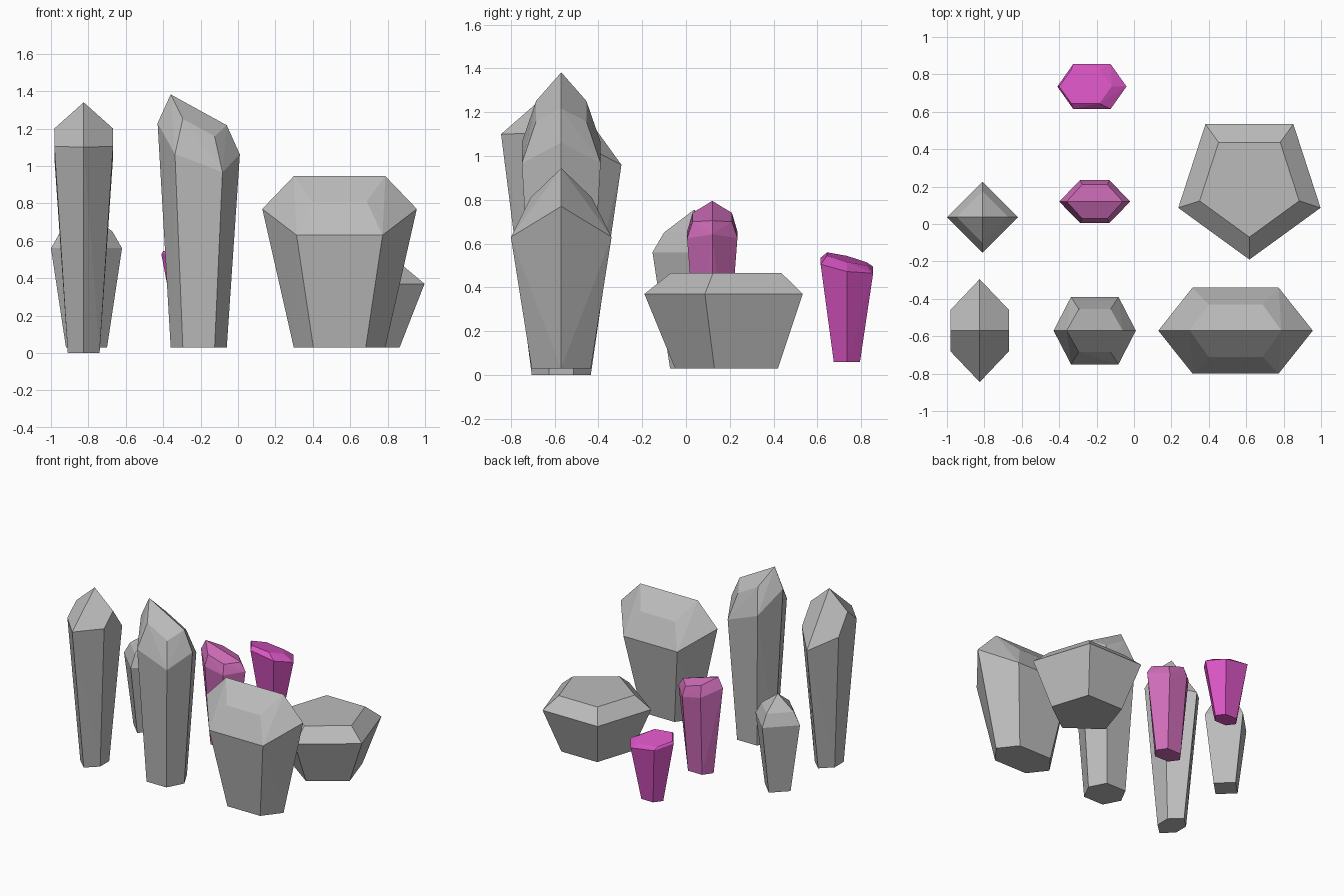
import bpy
import bmesh
from math import radians, sin, cos, tau

cube = bpy.data.objects.get("Cube")
if cube:
    bpy.data.objects.remove(cube, do_unlink=True)


def make_material(name, colour):
    material = bpy.data.materials.new(name)
    material.use_nodes = True
    material.diffuse_color = (*colour, 1)
    shader = material.node_tree.nodes["Principled BSDF"]
    shader.inputs["Base Color"].default_value = (*colour, 1)
    return material


stone_grey = make_material("stone grey", (0.5, 0.5, 0.5))
soft_pink = make_material("soft pink", (0.62, 0.15, 0.48))
bright_pink = make_material("bright pink", (0.7, 0.09, 0.55))


def hex_ring(length, flat, depth, z, drop=0, lean=0, tilt=0, shift=0):
    """Six-sided section with its points along x; drop lowers the flat sides."""
    ring = []
    for side in (-1, 1):
        ring.append((side * length + shift, 0, z + lean * side * length))
        for face in (-1, 1):
            x, y = side * flat, face * depth
            ring.append((x + shift, y, z - drop + lean * x + tilt * y))
    return ring


def round_ring(sides, radius, z, turn=0):
    """Regular section with its first point facing the front."""
    angles = [tau * i / sides + turn for i in range(sides)]
    return [(radius * sin(a), -radius * cos(a), z) for a in angles]


def crystal(name, material, centre, *rings):
    """Flat-faced convex crystal wrapped around its section rings."""
    bm = bmesh.new()
    for ring in rings:
        for x, y, z in ring:
            bm.verts.new((x + centre[0], y + centre[1], z))
    hull = bmesh.ops.convex_hull(bm, input=bm.verts)
    spare = {g for g in hull["geom_interior"] + hull["geom_unused"]
             if isinstance(g, bmesh.types.BMVert)}
    bmesh.ops.delete(bm, geom=list(spare), context="VERTS")
    bmesh.ops.dissolve_limit(bm, angle_limit=radians(2),
                             verts=bm.verts, edges=bm.edges)
    bmesh.ops.recalc_face_normals(bm, faces=bm.faces)
    mesh = bpy.data.meshes.new(name)
    bm.to_mesh(mesh)
    bm.free()
    mesh.materials.append(material)
    obj = bpy.data.objects.new(name, mesh)
    bpy.context.collection.objects.link(obj)
    return obj


# Tall crystal with a four-sided roof, deeper than it is wide
roof = [(0, 0, 1.34), (0, -0.275, 1.1), (0, 0.275, 0.96)]
foot = [(0, -0.135, 0), (0, 0.135, 0)]
for side in (-1, 1):
    x = side * 0.157
    roof += [(x, 0, 1.2), (x, -0.11, 1.105), (x, 0.11, 1.045)]
    foot += [(side * 0.085, y, 0) for y in (-0.055, 0.055)]
crystal("tall_roofed_crystal", stone_grey, (-0.825, -0.57), foot, roof)

# Tall crystal with a slanted tip
crystal("tall_slanted_crystal", stone_grey, (-0.21, -0.57),
        hex_ring(0.15, 0.085, 0.125, 0.03),
        hex_ring(0.22, 0.127, 0.18, 1.145, drop=0.13, lean=-0.38),
        hex_ring(0.15, 0.085, 0.115, 1.3, drop=0.095, lean=-0.55))

# Broad ridged crystal
crystal("broad_ridged_crystal", stone_grey, (0.543, -0.57),
        hex_ring(0.245, 0.14, 0.135, 0.03),
        hex_ring(0.413, 0.23, 0.23, 0.77, drop=0.14),
        hex_ring(0.245, 0.145, 0.14, 0.945, drop=0.135))

# Low five-sided crystal
crystal("low_wide_crystal", stone_grey, (0.617, 0.21),
        round_ring(5, 0.26, 0.03),
        round_ring(5, 0.4, 0.37),
        round_ring(5, 0.28, 0.465))

# Small four-sided crystal
crystal("small_pointed_crystal", stone_grey, (-0.81, 0.037),
        round_ring(4, 0.11, 0.03),
        round_ring(4, 0.19, 0.56),
        round_ring(4, 0.138, 0.65),
        [(0, 0, 0.755)])

# Pink crystals
crystal("leaning_pink_crystal", soft_pink, (-0.21, 0.12),
        hex_ring(0.11, 0.06, 0.07, 0.04),
        hex_ring(0.19, 0.078, 0.115, 0.68, drop=0.04, lean=-0.2),
        hex_ring(0.15, 0.068, 0.09, 0.75, drop=0.03, lean=-0.3))
crystal("short_pink_crystal", bright_pink, (-0.225, 0.735),
        hex_ring(0.095, 0.05, 0.06, 0.06),
        hex_ring(0.185, 0.1, 0.12, 0.5, lean=-0.15, tilt=-0.17),
        hex_ring(0.14, 0.075, 0.09, 0.53, lean=-0.1, tilt=-0.25,
                 shift=-0.035))
